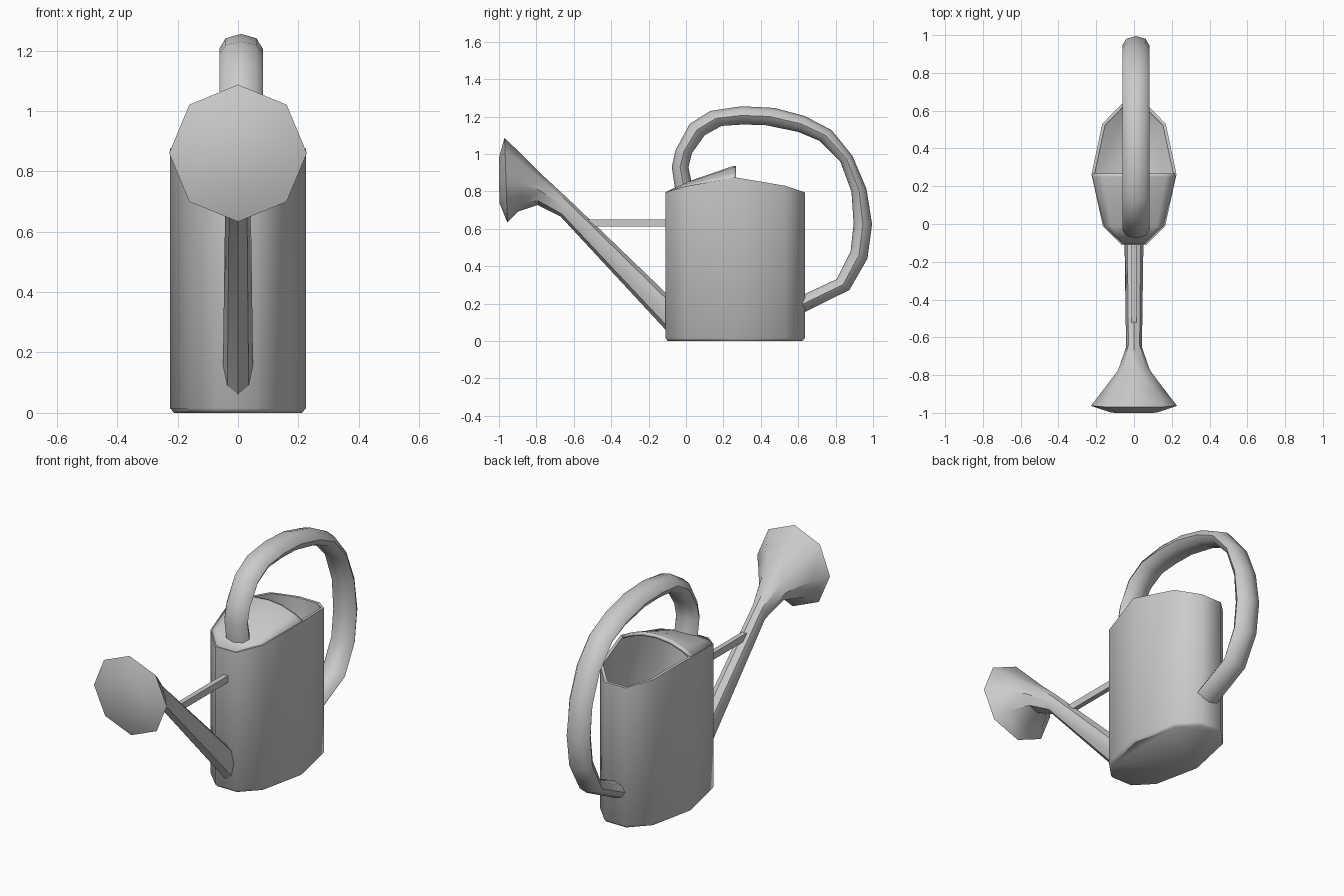
import bpy, bmesh
from math import sin, cos, pi, radians

if "Cube" in bpy.data.objects:
    bpy.data.objects.remove(bpy.data.objects["Cube"])


def finish(name, bm, angle=50, thickness=0):
    bmesh.ops.recalc_face_normals(bm, faces=bm.faces[:])
    me = bpy.data.meshes.new(name)
    bm.to_mesh(me)
    bm.free()
    ob = bpy.data.objects.new(name, me)
    bpy.context.collection.objects.link(ob)
    bpy.ops.object.select_all(action='DESELECT')
    ob.select_set(True)
    bpy.context.view_layer.objects.active = ob
    if thickness:
        mod = ob.modifiers.new("Wall", 'SOLIDIFY')
        mod.thickness = thickness
        mod.offset = -1
        mod.use_even_offset = True
        bpy.ops.object.modifier_apply(modifier=mod.name)
    bpy.ops.object.shade_smooth_by_angle(angle=radians(angle))
    return ob


def loft(rings, closed=True, cap_start=True, cap_end=True):
    bm = bmesh.new()
    rows = [[bm.verts.new(p) for p in r] for r in rings]
    n = len(rows[0])
    for a, b in zip(rows, rows[1:]):
        for i in range(n if closed else n - 1):
            j = (i + 1) % n
            bm.faces.new((a[i], a[j], b[j], b[i]))
    if cap_start:
        bm.faces.new(rows[0])
    if cap_end:
        bm.faces.new(rows[-1])
    return bm


def section(y1, z1, y2, z2, half_width, x0=0, n=8):
    """Elliptical ring between two opposite side-view outline points."""
    cy, cz, dy, dz = (y1 + y2) / 2, (z1 + z2) / 2, (y1 - y2) / 2, (z1 - z2) / 2
    return [(x0 + half_width * sin(2 * pi * i / n),
             cy + dy * cos(2 * pi * i / n),
             cz + dz * cos(2 * pi * i / n)) for i in range(n)]


# Body: open ten-sided can with a sloped rim (x, y, rim height)
half = [(0.066, -0.11, 0.795), (0.165, -0.01, 0.825), (0.225, 0.262, 0.875),
        (0.168, 0.53, 0.83), (0.066, 0.635, 0.795)]
outline = half + [(-x, y, z) for x, y, z in reversed(half)]
body_rings = [[(x * 0.94, 0.262 + (y - 0.262) * 0.965, 0) for x, y, z in outline],
              [(x, y, 0.015) for x, y, z in outline],
              outline]
finish("body", loft(body_rings, cap_end=False), 50, 0.016)

# Arched cover over the front half of the opening
cover_rows = []
for hw, y, z, rise in [(0.064, -0.106, 0.793, 0.004), (0.161, -0.01, 0.823, 0.022),
                       (0.191, 0.12, 0.848, 0.042), (0.22, 0.25, 0.873, 0.062),
                       (0.22, 0.268, 0.873, 0.062)]:
    cover_rows.append([(hw * t, y, z + rise * (1 - abs(t) ** 2.2))
                       for t in (-1, -0.75, -0.4, 0, 0.4, 0.75, 1)])
cover = finish("cover", loft(cover_rows, False, False, False), 40)
mod = cover.modifiers.new("Sheet", 'SOLIDIFY')
mod.thickness = 0.016
mod.offset = -1 if cover.data.polygons[8].normal.z > 0 else 1

# Handle: outer and inner side-view outline points
handle_path = [
    (-0.056, 0.795, 0.035, 0.825), (-0.076, 0.93, 0.013, 0.93),
    (-0.056, 1.02, 0.032, 1.005), (0.019, 1.16, 0.10, 1.10),
    (0.13, 1.23, 0.19, 1.15), (0.297, 1.255, 0.30, 1.157),
    (0.473, 1.246, 0.42, 1.155), (0.634, 1.203, 0.60, 1.118),
    (0.778, 1.128, 0.714, 1.07), (0.89, 0.99, 0.826, 0.957),
    (0.965, 0.813, 0.885, 0.797), (0.995, 0.625, 0.896, 0.626),
    (0.97, 0.44, 0.88, 0.48), (0.874, 0.273, 0.805, 0.33),
    (0.622, 0.148, 0.622, 0.245)]
finish("handle", loft([section(*p, 0.072, 0.01) for p in handle_path]), 48)

# Spout flaring into the rose, closed by a shallow domed face
spout_path = [
    (-0.10, 0.25, -0.10, 0.05, 0.05), (-0.635, 0.765, -0.67, 0.665, 0.042),
    (-0.757, 0.877, -0.794, 0.727, 0.085), (-0.885, 1.003, -0.896, 0.693, 0.172),
    (-0.97, 1.087, -0.955, 0.633, 0.228), (-1.0, 0.98, -0.998, 0.74, 0.12)]
finish("spout", loft([section(*p) for p in spout_path]), 40)

# Brace bar between spout and body
bm = loft([[(x, y, z) for x, z in ((-0.014, 0.612), (0.014, 0.612), (0.014, 0.65), (-0.014, 0.65))]
           for y in (-0.525, -0.1)])
finish("brace", bm, 30)
